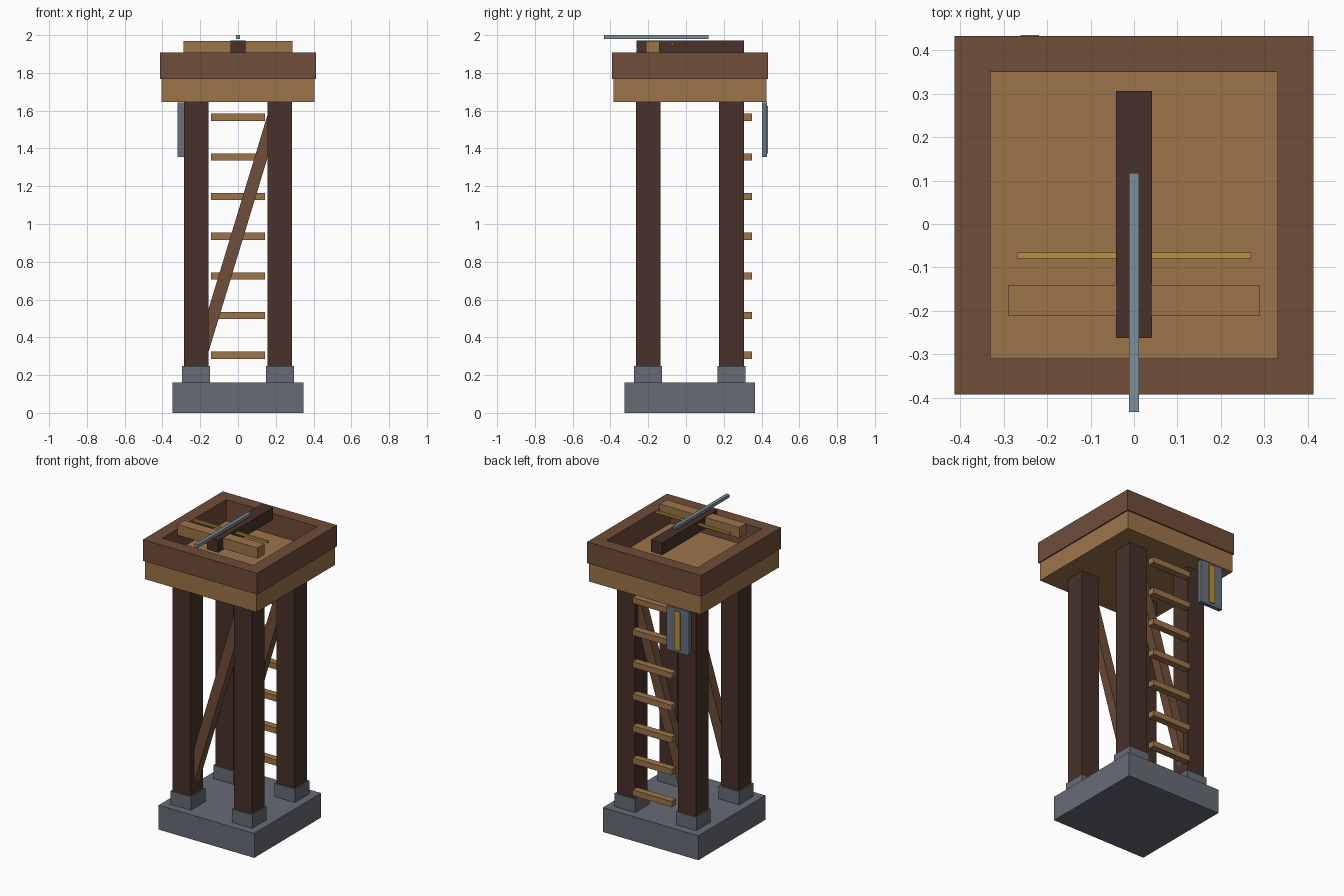
import bpy
import bmesh
import math
from mathutils import Matrix

cube = bpy.data.objects.get("Cube")
if cube:
    bpy.data.objects.remove(cube, do_unlink=True)


def material(name, hex_code):
    rgb = [int(hex_code[i:i + 2], 16) / 255 for i in (0, 2, 4)]
    lin = [c / 12.92 if c <= 0.04045 else ((c + 0.055) / 1.055) ** 2.4 for c in rgb]
    m = bpy.data.materials.new(name)
    m.use_nodes = True
    m.diffuse_color = (*lin, 1)
    m.node_tree.nodes["Principled BSDF"].inputs["Base Color"].default_value = (*lin, 1)
    return m


STONE = material("grey stone", "676B75")
DARK = material("dark wood", "48312A")
BROWN = material("brown wood", "704D3A")
LIGHT = material("light wood", "9C744A")
STEEL = material("pale steel", "7D8F9A")
IRON = material("grey iron", "69727E")
GOLD = material("gold", "B8903F")


def add_mesh(name, bm, mat):
    bmesh.ops.recalc_face_normals(bm, faces=bm.faces)
    me = bpy.data.meshes.new(name)
    bm.to_mesh(me)
    bm.free()
    me.materials.append(mat)
    ob = bpy.data.objects.new(name, me)
    bpy.context.collection.objects.link(ob)
    return ob


def box(name, x, y, z, mat):
    """Box spanning the (low, high) ranges on each axis."""
    bm = bmesh.new()
    bmesh.ops.create_cube(bm, size=1)
    size = [r[1] - r[0] for r in (x, y, z)]
    mid = [(r[0] + r[1]) / 2 for r in (x, y, z)]
    bmesh.ops.transform(bm, matrix=Matrix.Diagonal((*size, 1)), verts=bm.verts)
    bmesh.ops.translate(bm, vec=mid, verts=bm.verts)
    return add_mesh(name, bm, mat)


def span(mid, half):
    return (mid - half, mid + half)


# Stone base, with a footing and a post at each corner
CY = 0.02
box("base", span(0, 0.346), span(CY, 0.346), (0, 0.16), STONE)
for ys, depth in ((-1, "front"), (1, "back")):
    for xs, side in ((-1, "right"), (1, "left")):
        px, py = xs * 0.222, CY + ys * 0.221
        box(f"{depth}_{side}_footing", span(px, 0.074), span(py, 0.074), (0.16, 0.247), STONE)
        box(f"{depth}_{side}_post", span(px, 0.065), span(py, 0.065), (0.2, 1.65), DARK)

# Diagonal braces between the posts, front and back
for ys, depth in ((-1, "front"), (1, "back")):
    brace = box(f"{depth}_brace", span(0, 0.033), span(0, 0.03), span(0, 0.69), BROWN)
    brace.rotation_euler = (0, math.atan2(0.31, 1.02), 0)
    brace.location = (0, CY + ys * 0.221, 0.95)

# Ladder rungs at the back
for i in range(7):
    box(f"rung_{i + 1}", span(0, 0.142), (0.305, 0.35), span(0.305 + 0.21 * i, 0.019), LIGHT)

# Platform
box("deck", span(0, 0.405), span(CY, 0.405), (1.647, 1.768), LIGHT)

# Parapet: a square ring, built as an inset and extruded wall
bm = bmesh.new()
outer, inner, z0, z1 = 0.413, 0.33, 1.768, 1.907
corners = ((-1, -1), (1, -1), (1, 1), (-1, 1))
rings = [[bm.verts.new((cx * r, CY + cy * r, z)) for cx, cy in corners]
         for r, z in ((outer, z0), (outer, z1), (inner, z1), (inner, z0))]
for a in range(4):
    for i in range(4):
        r1, r2, j = rings[a], rings[(a + 1) % 4], (i + 1) % 4
        bm.faces.new((r1[i], r1[j], r2[j], r2[i]))
add_mesh("parapet", bm, BROWN)

# Mounted bow: stock, cross arm, string and bolt
box("bow_stock", span(0, 0.041), (-0.263, 0.306), (1.893, 1.972), DARK)
box("bow_arm", span(0, 0.289), (-0.212, -0.14), (1.9, 1.97), LIGHT)
box("bow_string", span(0, 0.269), span(-0.073, 0.007), span(1.952, 0.007), GOLD)
box("bow_bolt", span(0, 0.011), (-0.433, 0.118), (1.98, 2.0), STEEL)

# Hanging shield with a centre stripe
box("shield", span(-0.24, 0.081), (0.403, 0.428), (1.355, 1.642), IRON)
box("shield_stripe", span(-0.24, 0.021), (0.427, 0.435), (1.372, 1.625), GOLD)
